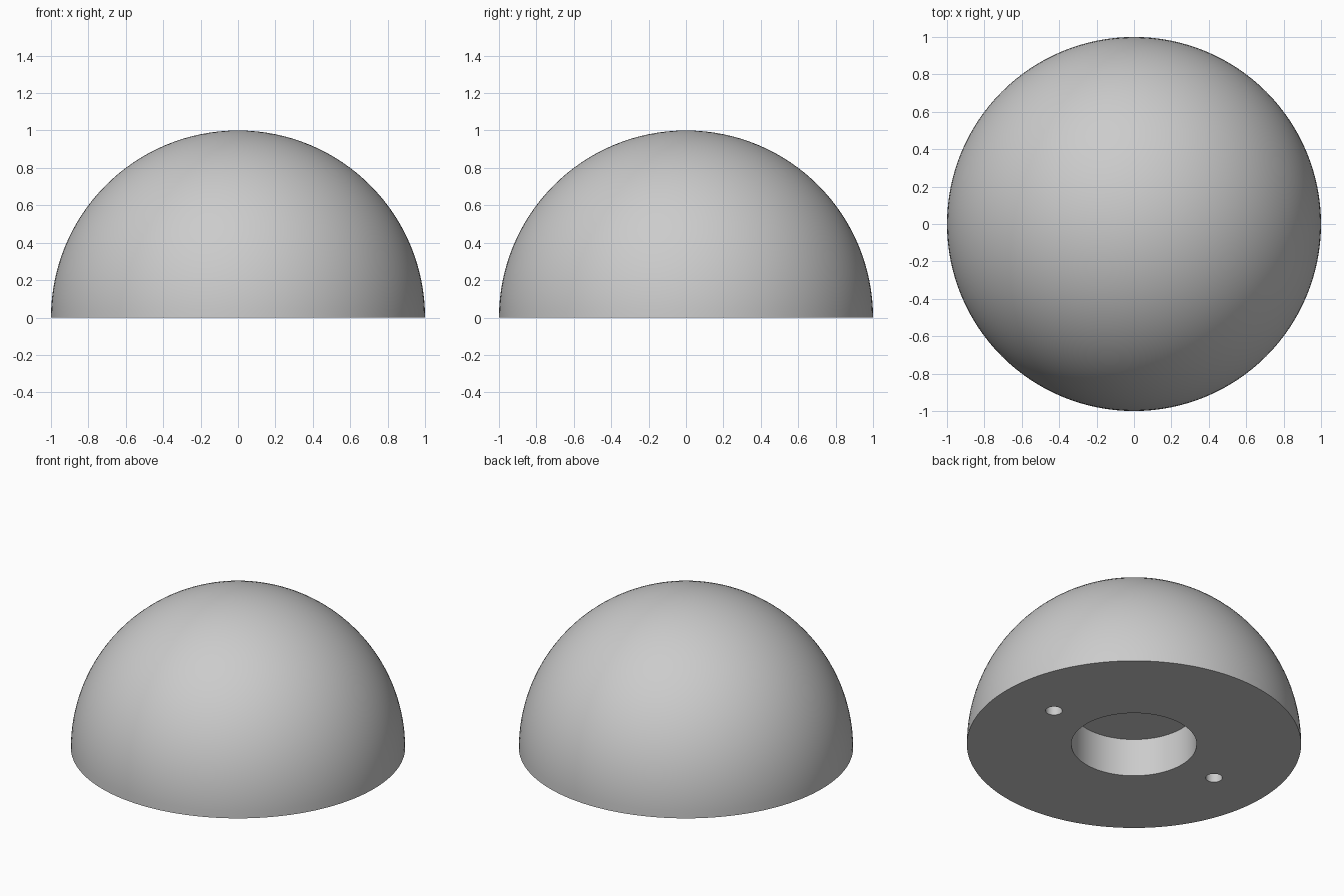
import bpy
import bmesh

cube = bpy.data.objects.get("Cube")
if cube:
    bpy.data.objects.remove(cube, do_unlink=True)

# Single plain grey material
GREY = (0.6, 0.6, 0.6, 1.0)
grey = bpy.data.materials.new("plain grey")
grey.use_nodes = True
grey.diffuse_color = GREY
grey.node_tree.nodes["Principled BSDF"].inputs["Base Color"].default_value = GREY


def add_object(name, bm):
    mesh = bpy.data.meshes.new(name)
    bm.to_mesh(mesh)
    bm.free()
    mesh.materials.append(grey)
    obj = bpy.data.objects.new(name, mesh)
    bpy.context.collection.objects.link(obj)
    return obj


def drill(target, x, radius, depth, sides):
    """Cut a blind round hole upward from the flat base."""
    bm = bmesh.new()
    bmesh.ops.create_cone(bm, cap_ends=True, segments=sides,
                          radius1=radius, radius2=radius, depth=2 * depth)
    cutter = add_object("hole_cutter", bm)
    cutter.location.x = x
    cutter.hide_render = True
    mod = target.modifiers.new("hole", "BOOLEAN")
    mod.operation = "DIFFERENCE"
    mod.solver = "EXACT"
    mod.object = cutter
    bpy.ops.object.modifier_apply(modifier=mod.name)
    bpy.data.objects.remove(cutter, do_unlink=True)


# Solid dome: upper half of a sphere, closed with a flat base
bm = bmesh.new()
bmesh.ops.create_uvsphere(bm, u_segments=128, v_segments=64, radius=1)
lower = [v for v in bm.verts if v.co.z < -0.001]
bmesh.ops.delete(bm, geom=lower, context="VERTS")
rim = [e for e in bm.edges if e.is_boundary]
bmesh.ops.holes_fill(bm, edges=rim, sides=0)
bmesh.ops.recalc_face_normals(bm, faces=bm.faces)
dome = add_object("dome", bm)

bpy.ops.object.select_all(action="DESELECT")
dome.select_set(True)
bpy.context.view_layer.objects.active = dome

# Central recess and the pair of small pin holes
drill(dome, 0, 0.375, 0.25, 96)
for side in (-1, 1):
    drill(dome, side * 0.625, 0.05, 0.25, 48)

bpy.ops.object.shade_smooth_by_angle()
